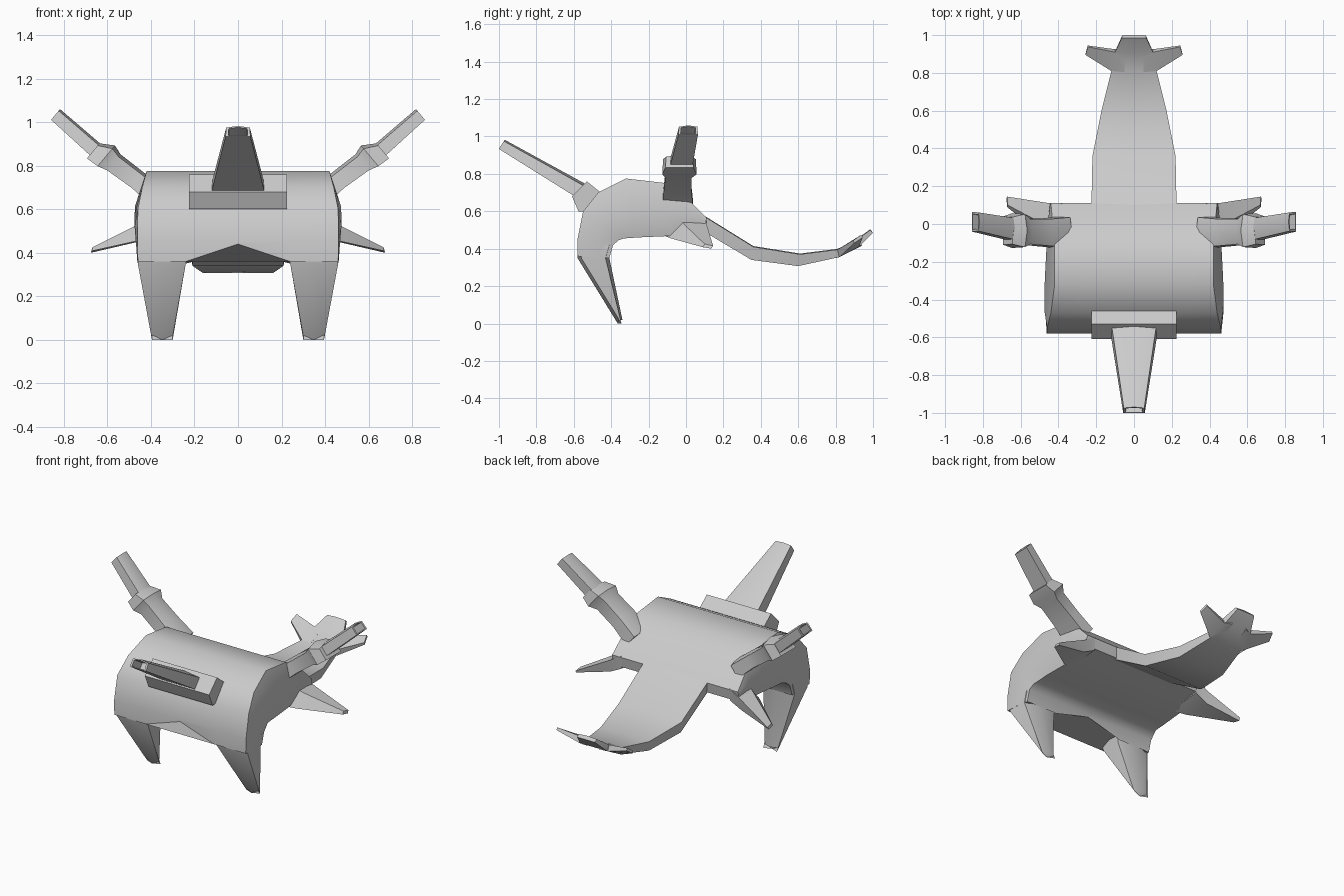
import bpy, bmesh, math
from mathutils import Vector as V

if "Cube" in bpy.data.objects:
    bpy.data.objects.remove(bpy.data.objects["Cube"])

X, Y = V((1, 0, 0)), V((0, 1, 0))


def loft(name, rings, side=1, angle=35):
    """Skin a list of equal-length point rings, capped at both ends."""
    bm = bmesh.new()
    vs = [[bm.verts.new((p[0] * side, p[1], p[2])) for p in r] for r in rings]
    n = len(rings[0])
    for a, b in zip(vs, vs[1:]):
        for i in range(n):
            j = (i + 1) % n
            bm.faces.new((a[i], a[j], b[j], b[i]))
    bm.faces.new(vs[0])
    bm.faces.new(vs[-1])
    bmesh.ops.recalc_face_normals(bm, faces=bm.faces)
    me = bpy.data.meshes.new(name)
    bm.to_mesh(me)
    bm.free()
    ob = bpy.data.objects.new(name, me)
    bpy.context.collection.objects.link(ob)
    bpy.ops.object.select_all(action='DESELECT')
    ob.select_set(True)
    bpy.context.view_layer.objects.active = ob
    bpy.ops.object.shade_smooth_by_angle(angle=math.radians(angle))
    return ob


def hexring(c, u, v, hu, hv):
    """Flat-bottomed six-sided section with a low ridge on top."""
    shape = [(-1, -1), (0, -1), (1, -1), (.95, .7), (0, 1), (-.95, .7)]
    return [V(c) + u * hu * a + v * hv * b for a, b in shape]


def bore(ring, depth):
    """Rim and recessed floor for an open tube end."""
    c = sum(ring, V()) / len(ring)
    rim = [c + (p - c) * .78 for p in ring]
    return [rim, [p + depth for p in rim]]


# Arched body: outer y,z / inner y,z / outer, middle, inner half widths / arch lift
body = []
for oy, oz, iy, iz, wo, wm, wi, lo, li in [
        (-.58, .36, -.41, .35, .46, .462, .455, .08, .065),
        (-.58, .45, -.39, .42, .462, .468, .455, 0, 0),
        (-.55, .60, -.36, .445, .46, .475, .45, 0, 0),
        (-.47, .70, -.33, .455, .44, .475, .44, 0, 0),
        (-.32, .775, -.26, .46, .42, .472, .44, 0, 0),
        (-.12, .752, -.08, .468, .42, .462, .43, 0, 0),
        (.00, .675, .03, .49, .43, .455, .43, 0, 0),
        (.11, .565, .10, .50, .44, .445, .43, 0, 0)]:
    my, mz = (oy + iy) / 2, (oz + iz) / 2
    body.append([(-wm, my, mz), (-wo, oy, oz), (-.24, oy, oz), (0, oy, oz + lo),
                 (.24, oy, oz), (wo, oy, oz), (wm, my, mz), (wi, iy, iz),
                 (.24, iy, iz), (0, iy, iz + li), (-.24, iy, iz), (-wi, iy, iz)])
loft("body_shell", body, angle=50)

# Long flat tail plate: y, top z, bottom y, bottom z, half width
tail = []
for y, t, yb, b, w in [(.02, .61, .02, .52, .225), (.11, .565, .09, .495, .225),
                       (.36, .41, .35, .34, .22), (.61, .37, .60, .307, .17),
                       (.81, .395, .82, .355, .12), (.91, .445, .925, .41, .10),
                       (.985, .50, 1.0, .485, .065)]:
    tail.append([(-w, y, t), (0, y, t + .004), (w, y, t),
                 (w * .95, yb, b), (0, yb, b), (-w * .95, yb, b)])
loft("tail_plate", tail)

# Front cannon mount: a wide bar across the brow
prof = [(-.61, .68), (-.53, .76), (-.455, .70), (-.50, .60), (-.575, .60)]
loft("front_mount", [[(x, y, z) for y, z in prof] for x in (-.225, .225)], angle=20)

# Front cannon
v = V((0, .55, .835))
tip = hexring((0, -.985, .958), X, v, .057, .029)
loft("front_cannon", [hexring((0, -.47, .65), X, v, .13, .045),
                      hexring((0, -.57, .715), X, v, .122, .043), tip]
     + bore(tip, V((0, .08, -.05))))

p = V((-.64, 0, .768))
for s, tag in ((1, "right"), (-1, "left")):
    # Legs taper to small feet tucked back under the body
    leg = []
    for x0, x1, y0, y1, z0, z1 in [(.22, .46, -.58, -.39, .42, .42),
                                   (.24, .46, -.58, -.41, .35, .35),
                                   (.30, .395, -.365, -.34, 0, .02)]:
        xm = (x0 + x1) / 2
        leg.append([(x0, y0 + .02, z0), (xm, y0, z0), (x1, y0 + .02, z0),
                    (x1, y1 - .02, z1), (xm, y1, z1), (x0, y1 - .02, z1)])
    loft("leg_" + tag, leg, s, 50)

    # Side cannon: sleeve with flared collar, then a slim open barrel
    sleeve = [hexring((.36, -.045, .65), Y, p, .085, .05),
              hexring((.46, -.045, .733), Y, p, .075, .045),
              hexring((.57, -.04, .815), Y, p, .07, .048),
              hexring((.605, -.035, .845), Y, p, .092, .062),
              hexring((.665, -.035, .868), Y, p, .075, .045)]
    loft("cannon_sleeve_" + tag, sleeve, s)
    tip = hexring((.838, .012, 1.035), Y, p, .052, .032)
    loft("cannon_barrel_" + tag, [hexring((.60, -.035, .825), Y, p, .062, .037), tip]
         + bore(tip, V((-.06, -.01, -.05))), s)

    # Small side fin angled down and back
    loft("side_fin_" + tag, [
        [(.38, -.12, .47), (.38, -.04, .58), (.38, .11, .57), (.38, .10, .49)],
        [(.46, -.08, .455), (.46, -.01, .53), (.46, .112, .525), (.46, .10, .45)],
        [(.672, .09, .408), (.668, .10, .425), (.672, .145, .415), (.675, .135, .40)]], s)

    # Tail side prong
    loft("tail_prong_" + tag, [
        [(.05, .79, .39), (.05, .93, .455), (.05, .94, .415), (.05, .80, .35)],
        [(.12, .81, .395), (.10, .91, .445), (.10, .925, .41), (.12, .82, .355)],
        [(.257, .895, .445), (.245, .938, .475), (.245, .945, .46), (.257, .90, .43)]], s)
